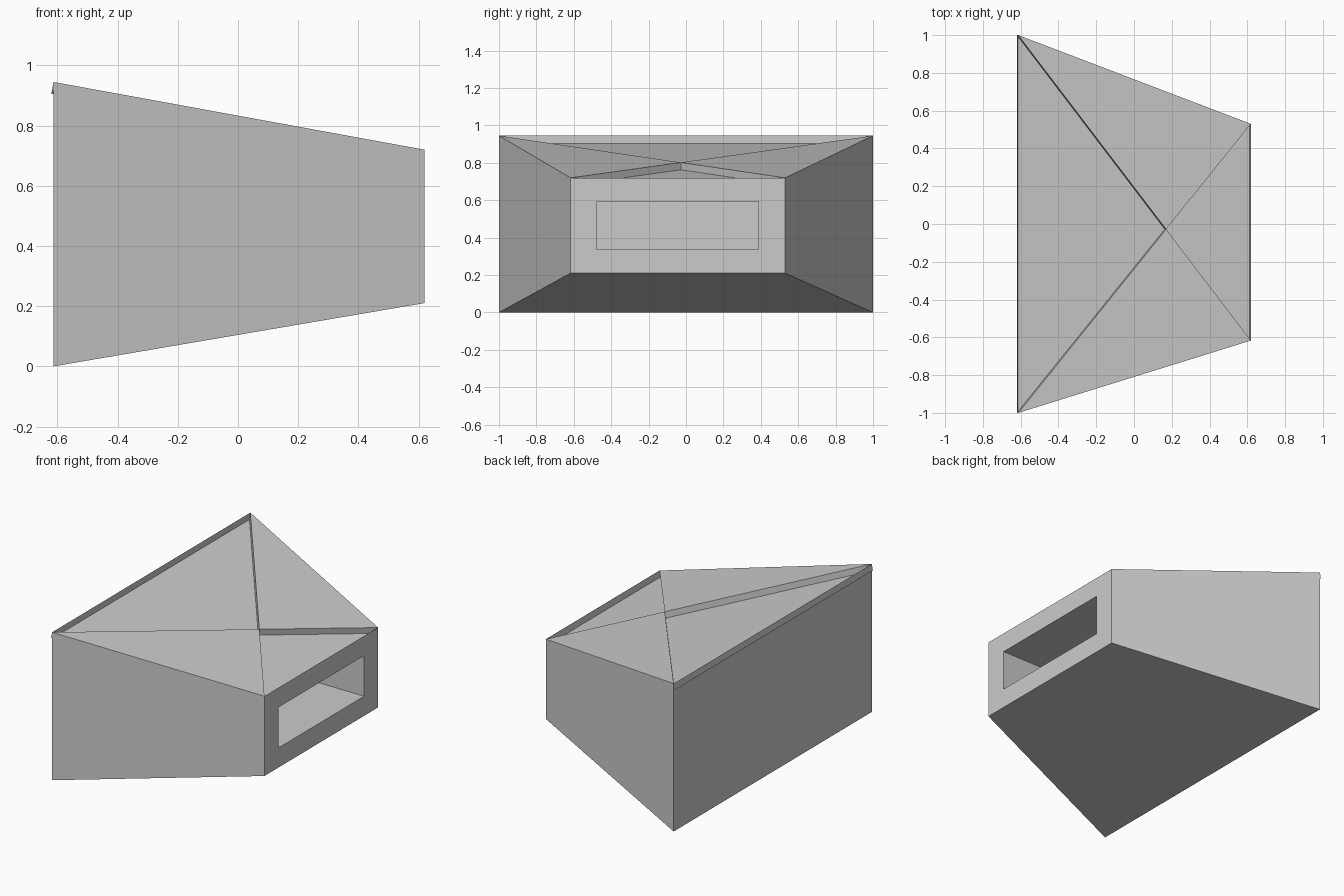
import bpy, bmesh
from mathutils import Vector
from mathutils.geometry import intersect_line_line

if "Cube" in bpy.data.objects:
    bpy.data.objects.remove(bpy.data.objects["Cube"])

XB, XF = -0.613, 0.619      # wide end and narrow end
GROOVE = 0.04               # roof panel recess
TUNNEL = 0.7                # depth of end opening

bm = bmesh.new()


def ring(x, y0, y1, z0, z1):
    return [bm.verts.new((x, y, z)) for y, z in ((y0, z0), (y1, z0), (y1, z1), (y0, z1))]


def extrude(face):
    return bmesh.ops.extrude_discrete_faces(bm, faces=[face])["faces"][0]


# Tapered body
wide = ring(XB, -1, 1, 0, 0.945)
narrow = ring(XF, -0.617, 0.53, 0.21, 0.72)
bm.faces.new(wide)
end = bm.faces.new(narrow)
for i in (0, 1, 3):
    j = (i + 1) % 4
    bm.faces.new((wide[i], wide[j], narrow[j], narrow[i]))

# Roof split into four panels along its diagonals
roof = [wide[3], wide[2], narrow[2], narrow[3]]
hit = intersect_line_line(roof[0].co, roof[2].co, roof[1].co, roof[3].co)
centre = bm.verts.new((hit[0] + hit[1]) / 2)
panels = [bm.faces.new((roof[i], roof[(i + 1) % 4], centre)) for i in range(4)]
bmesh.ops.recalc_face_normals(bm, faces=bm.faces[:])

# The two end panels of the roof are sunk along their normal
for panel in (panels[0], panels[2]):
    normal = panel.normal.copy()
    sunk = extrude(panel)
    bmesh.ops.translate(bm, verts=sunk.verts[:], vec=-normal * GROOVE)

# Rectangular opening in the narrow end
hole = extrude(end)
mid = hole.calc_center_median()
for v in hole.verts:
    v.co = Vector((XF, mid.y + (v.co.y - mid.y) * 0.754, mid.z + (v.co.z - mid.z) * 0.508))
floor = extrude(hole)
bmesh.ops.translate(bm, verts=floor.verts[:], vec=(-TUNNEL, 0, 0))

bm.normal_update()
mesh = bpy.data.meshes.new("tapered_housing")
bm.to_mesh(mesh)
bm.free()
bpy.context.collection.objects.link(bpy.data.objects.new("tapered_housing", mesh))
